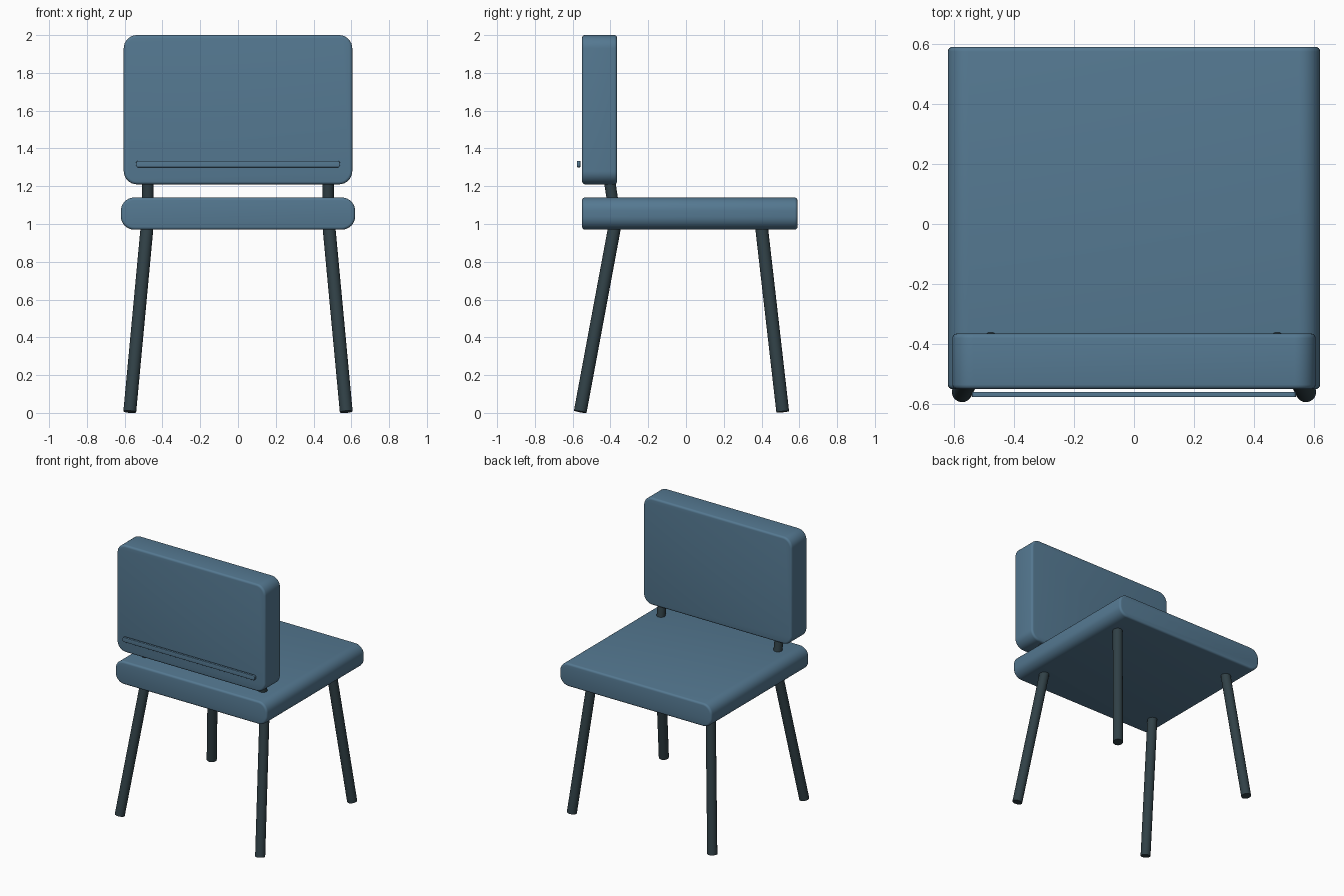
import bpy, bmesh, math
from mathutils import Vector

cube = bpy.data.objects.get("Cube")
if cube:
    bpy.data.objects.remove(cube, do_unlink=True)


def make_material(name, rgb):
    mat = bpy.data.materials.new(name)
    mat.use_nodes = True
    mat.diffuse_color = (*rgb, 1)
    bsdf = next(n for n in mat.node_tree.nodes if n.type == 'BSDF_PRINCIPLED')
    bsdf.inputs["Base Color"].default_value = (*rgb, 1)
    return mat


blue = make_material("blue fabric", (0.09, 0.19, 0.285))
dark = make_material("dark metal", (0.03, 0.052, 0.062))


def finish(bm, name, mat):
    bmesh.ops.recalc_face_normals(bm, faces=bm.faces)
    mesh = bpy.data.meshes.new(name)
    bm.to_mesh(mesh)
    bm.free()
    mesh.materials.append(mat)
    obj = bpy.data.objects.new(name, mesh)
    bpy.context.collection.objects.link(obj)
    bpy.ops.object.select_all(action='DESELECT')
    obj.select_set(True)
    bpy.context.view_layer.objects.active = obj
    bpy.ops.object.shade_smooth_by_angle(angle=math.radians(35))
    return obj


def cushion(name, low, high, radius, rim):
    """Box with large rounds along y and a small rounded rim on both y faces."""
    low, high = Vector(low), Vector(high)
    bm = bmesh.new()
    bmesh.ops.create_cube(bm, size=1)
    for v in bm.verts:
        v.co = (low + high) / 2 + v.co * (high - low)
    long_edges = [e for e in bm.edges
                  if abs(e.verts[0].co.y - e.verts[1].co.y) > 0.001]
    bmesh.ops.bevel(bm, geom=long_edges, offset=radius, segments=8,
                    profile=0.5, affect='EDGES')
    rim_edges = [e for e in bm.edges
                 if abs(e.verts[0].co.y - e.verts[1].co.y) < 0.001]
    bmesh.ops.bevel(bm, geom=rim_edges, offset=rim, segments=4,
                    profile=0.5, affect='EDGES')
    return finish(bm, name, blue)


def rod(name, start, end, radius):
    """Round bar between two points."""
    start, end = Vector(start), Vector(end)
    axis = end - start
    bm = bmesh.new()
    bmesh.ops.create_cone(bm, cap_ends=True, segments=24, radius1=radius,
                          radius2=radius, depth=axis.length)
    turn = axis.to_track_quat('Z', 'Y')
    for v in bm.verts:
        v.co = (start + end) / 2 + turn @ v.co
    return finish(bm, name, dark)


# Upholstery
cushion("seat", (-0.62, -0.55, 0.97), (0.62, 0.59, 1.14), 0.07, 0.015)
cushion("backrest", (-0.605, -0.55, 1.21), (0.605, -0.365, 2.0), 0.07, 0.015)
cushion("backrest_trim", (-0.54, -0.577, 1.3), (0.54, -0.559, 1.334), 0.012, 0.003)

# Splayed legs and the posts carrying the backrest
for side, s in (("left", 1), ("right", -1)):
    rod("front_leg_" + side, (s * 0.573, -0.56, 0.006), (s * 0.48, -0.375, 1.0), 0.034)
    rod("rear_leg_" + side, (s * 0.573, 0.512, 0.006), (s * 0.48, 0.398, 1.0), 0.034)
    rod("backrest_post_" + side, (s * 0.477, -0.385, 1.1), (s * 0.477, -0.408, 1.25), 0.03)
